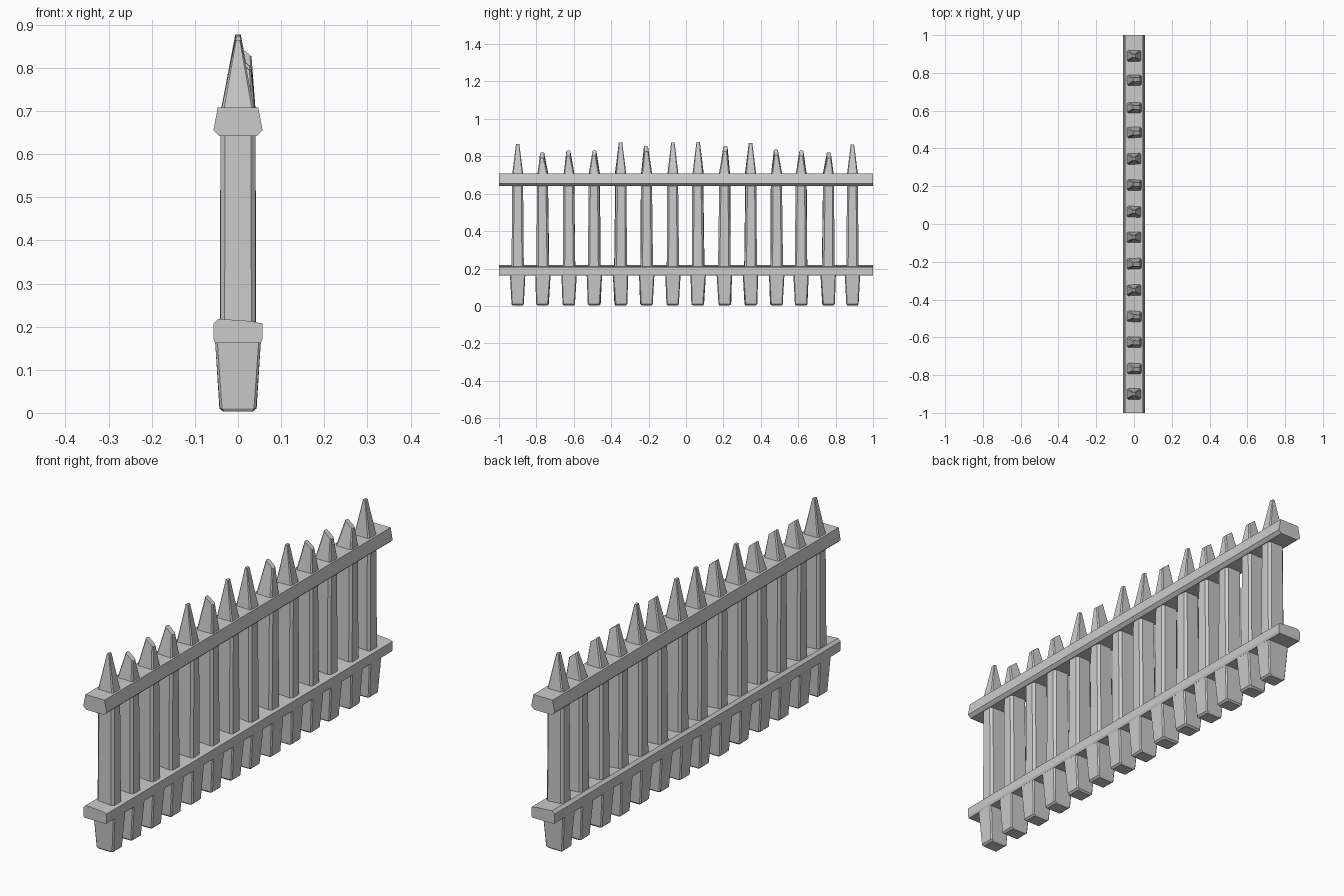
import bpy, bmesh, math, random

if "Cube" in bpy.data.objects:
    bpy.data.objects.remove(bpy.data.objects["Cube"])

random.seed(4)


def make_object(name, bm):
    bmesh.ops.recalc_face_normals(bm, faces=bm.faces)
    mesh = bpy.data.meshes.new(name)
    bm.to_mesh(mesh)
    bm.free()
    obj = bpy.data.objects.new(name, mesh)
    bpy.context.collection.objects.link(obj)
    return obj


def loft(name, rings):
    """Skin equal-length rings of points and cap both ends."""
    bm = bmesh.new()
    loops = [[bm.verts.new(p) for p in ring] for ring in rings]
    n = len(loops[0])
    for a, b in zip(loops, loops[1:]):
        for i in range(n):
            j = (i + 1) % n
            bm.faces.new((a[i], a[j], b[j], b[i]))
    bm.faces.new(loops[0])
    bm.faces.new(loops[-1])
    return make_object(name, bm)


def ring(cx, cy, z, hx, hy, c=0.006, twist=0.0, slope=0.0):
    """Rectangle with chamfered corners; slope lowers the +x side."""
    pts = [(hx, -hy + c), (hx, hy - c), (hx - c, hy), (-hx + c, hy),
           (-hx, hy - c), (-hx, -hy + c), (-hx + c, -hy), (hx - c, -hy)]
    ct, st = math.cos(twist), math.sin(twist)
    return [(cx + x * ct - y * st, cy + x * st + y * ct, z - slope * x)
            for x, y in pts]


# Pickets: y position, tip height, worn tip
pickets = [
    (-0.9, 0.865, 0), (-0.765, 0.82, 1), (-0.625, 0.83, 1), (-0.49, 0.83, 1),
    (-0.35, 0.873, 0), (-0.21, 0.855, 1), (-0.07, 0.875, 0),
    (0.065, 0.877, 0), (0.205, 0.855, 1), (0.345, 0.872, 0), (0.485, 0.835, 1),
    (0.615, 0.83, 1), (0.76, 0.82, 1), (0.89, 0.863, 0)]

for k, (y, top, worn) in enumerate(pickets, 1):
    end = k in (1, len(pickets))
    t = 0 if end else random.uniform(-0.1, 0.1)
    dy = 0 if end else random.uniform(-0.006, 0.006)
    # pointed tip, either sharp or chipped towards +x
    if worn:
        tip = ring(0.013, y + dy, top - 0.014, 0.018, 0.011, 0.004, t, 0.8)
    else:
        tip = ring(0, y, top, 0.006, 0.009, 0.002, t)
    loft(f"picket_{k:02d}", [
        ring(0, y, 0.003, 0.034, 0.028, 0.004),
        ring(0, y + dy / 2, 0.010, 0.042, 0.033, 0.005, t / 2),
        ring(0, y, 0.165, 0.053, 0.041, 0.005),
        ring(0, y, 0.205, 0.041, 0.033, 0.010, t / 2),
        ring(0, y + dy / 2, 0.66, 0.040, 0.029, 0.010, t / 2),
        ring(0, y, 0.69, 0.041, 0.031, 0.006, t / 2),
        tip])


# Rails: cross-section in x, z swept along y
def rail(name, profile):
    loft(name, [[(x, y, z) for x, z in profile] for y in (-1.0, 1.0)])


rail("upper_rail", [(-0.043, 0.642), (0.043, 0.642), (0.057, 0.655),
                    (0.047, 0.708), (-0.047, 0.708), (-0.057, 0.655)])
rail("lower_rail", [(-0.053, 0.162), (0.053, 0.162), (0.057, 0.172),
                    (0.057, 0.207), (0.030, 0.213), (-0.045, 0.218),
                    (-0.057, 0.207), (-0.057, 0.172)])
